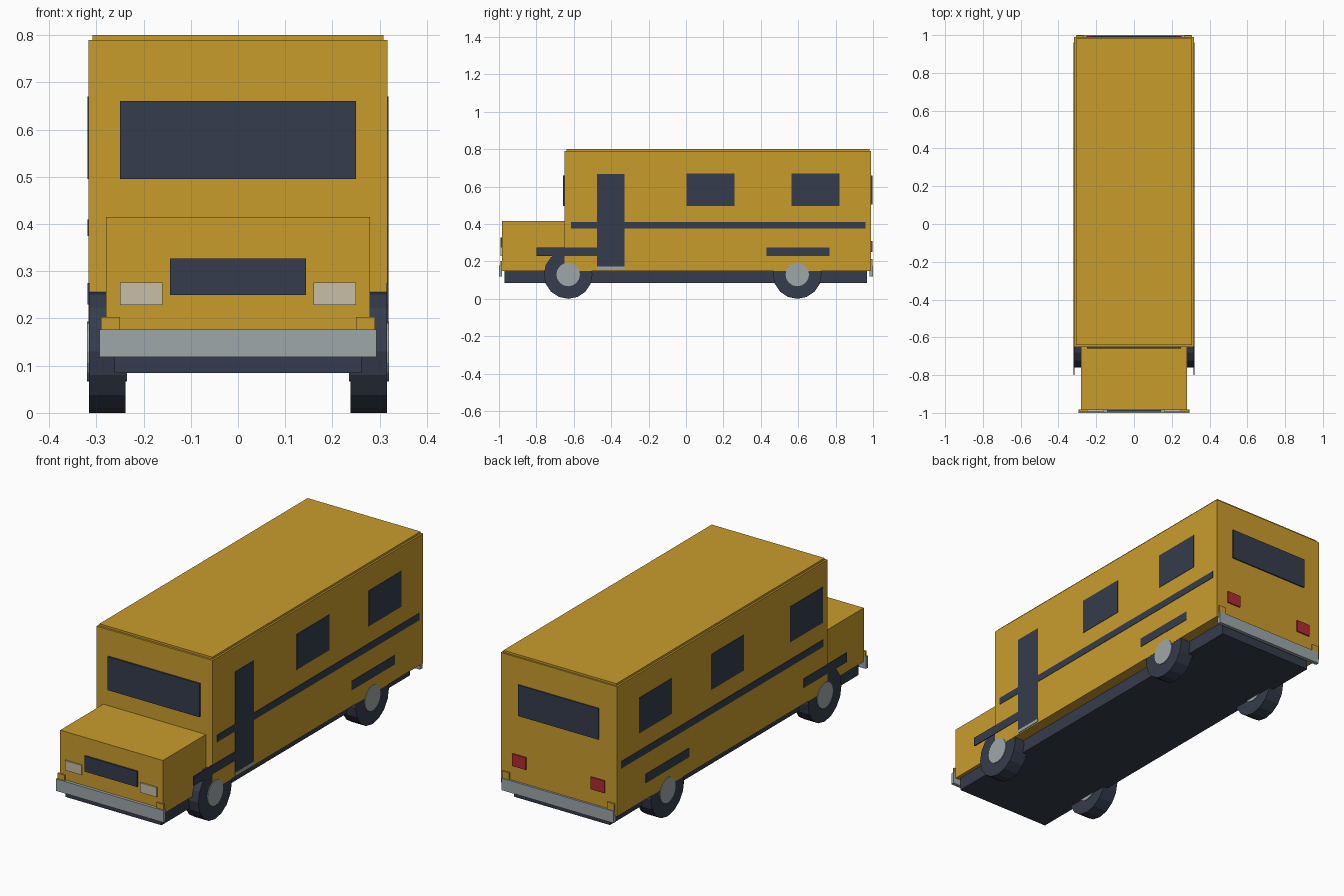
import bpy
import math

cube = bpy.data.objects.get("Cube")
if cube:
    bpy.data.objects.remove(cube, do_unlink=True)


def material(name, rgb):
    """Flat material from 0-255 sRGB, stored as linear."""
    lin = [((c / 255 + 0.055) / 1.055) ** 2.4 for c in rgb]
    m = bpy.data.materials.new(name)
    m.use_nodes = True
    m.diffuse_color = (*lin, 1)
    m.node_tree.nodes["Principled BSDF"].inputs["Base Color"].default_value = (*lin, 1)
    return m


yellow = material("bus_yellow", (201, 156, 44))
dark = material("dark_blue_grey", (53, 60, 76))
metal = material("pale_metal", (158, 167, 170))
cream = material("lamp_cream", (200, 189, 166))
red = material("tail_red", (176, 42, 48))


def box(name, mat, x, y, z):
    """Box from (min, max) ranges."""
    bpy.ops.mesh.primitive_cube_add(size=1)
    ob = bpy.context.object
    ob.name = name
    for v in ob.data.vertices:
        v.co = [r[0] if c < 0 else r[1] for c, r in zip(v.co, (x, y, z))]
    ob.data.materials.append(mat)
    return ob


def pair(name, mat, x, y, z):
    """Box on the left and its mirror on the right."""
    box(name + "_left", mat, x, y, z)
    box(name + "_right", mat, (-x[1], -x[0]), y, z)


def disc(name, mat, radius, x, y, z):
    """Sixteen-sided cylinder along x, with a corner at the bottom."""
    bpy.ops.mesh.primitive_cylinder_add(
        vertices=16, radius=radius, depth=x[1] - x[0],
        location=(sum(x) / 2, y, z), rotation=(0, math.pi / 2, 0))
    ob = bpy.context.object
    ob.name = name
    ob.data.materials.append(mat)


# Main shell
box("cabin", yellow, (-0.317, 0.317), (-0.65, 0.99), (0.15, 0.79))
box("roof", yellow, (-0.308, 0.308), (-0.64, 0.982), (0.79, 0.8))
box("hood", yellow, (-0.28, 0.28), (-0.985, -0.65), (0.15, 0.415))
box("chassis", dark, (-0.262, 0.262), (-0.97, 0.967), (0.085, 0.15))

# Front and rear glass, grille and lamps
box("windshield", dark, (-0.25, 0.25), (-0.658, -0.65), (0.495, 0.66))
box("rear_window", dark, (-0.22, 0.22), (0.99, 0.996), (0.505, 0.658))
box("grille", dark, (-0.144, 0.144), (-0.992, -0.985), (0.25, 0.327))
pair("headlight", cream, (0.16, 0.25), (-0.992, -0.985), (0.228, 0.276))
pair("tail_light", red, (0.177, 0.252), (0.99, 0.996), (0.25, 0.31))

# Bumpers and their corner blocks
box("front_bumper", metal, (-0.293, 0.293), (-1.0, -0.983), (0.118, 0.177))
box("rear_bumper", metal, (-0.305, 0.305), (0.982, 1.0), (0.118, 0.177))
pair("front_bumper_block", yellow, (0.25, 0.29), (-0.993, -0.983), (0.177, 0.203))
pair("rear_bumper_block", yellow, (0.268, 0.306), (0.985, 0.997), (0.177, 0.212))

# Side trim plates
side = (0.314, 0.319)
pair("belt_stripe", dark, side, (-0.615, 0.96), (0.375, 0.41))
for label, y0 in (("front", -0.8), ("rear", 0.43)):
    pair(label + "_fender_strip", dark, side, (y0, y0 + 0.337), (0.23, 0.275))
for label, y0 in (("middle", 0.003), ("back", 0.564)):
    pair(label + "_side_window", dark, side, (y0, y0 + 0.256), (0.495, 0.67))
box("front_side_window_right", dark, (-0.319, -0.314), (-0.612, -0.356), (0.495, 0.67))

# Entry door and step on the left side
box("door", dark, side, (-0.475, -0.33), (0.172, 0.668))
box("door_step", metal, (0.314, 0.32), (-0.475, -0.33), (0.157, 0.172))

# Wheels
for end, y in (("front", -0.63), ("rear", 0.595)):
    for label, s in (("left", 1), ("right", -1)):
        disc(f"{end}_{label}_tyre", dark, 0.13, sorted((s * 0.238, s * 0.316)), y, 0.13)
        disc(f"{end}_{label}_hub", metal, 0.063, sorted((s * 0.235, s * 0.3195)), y, 0.13)
